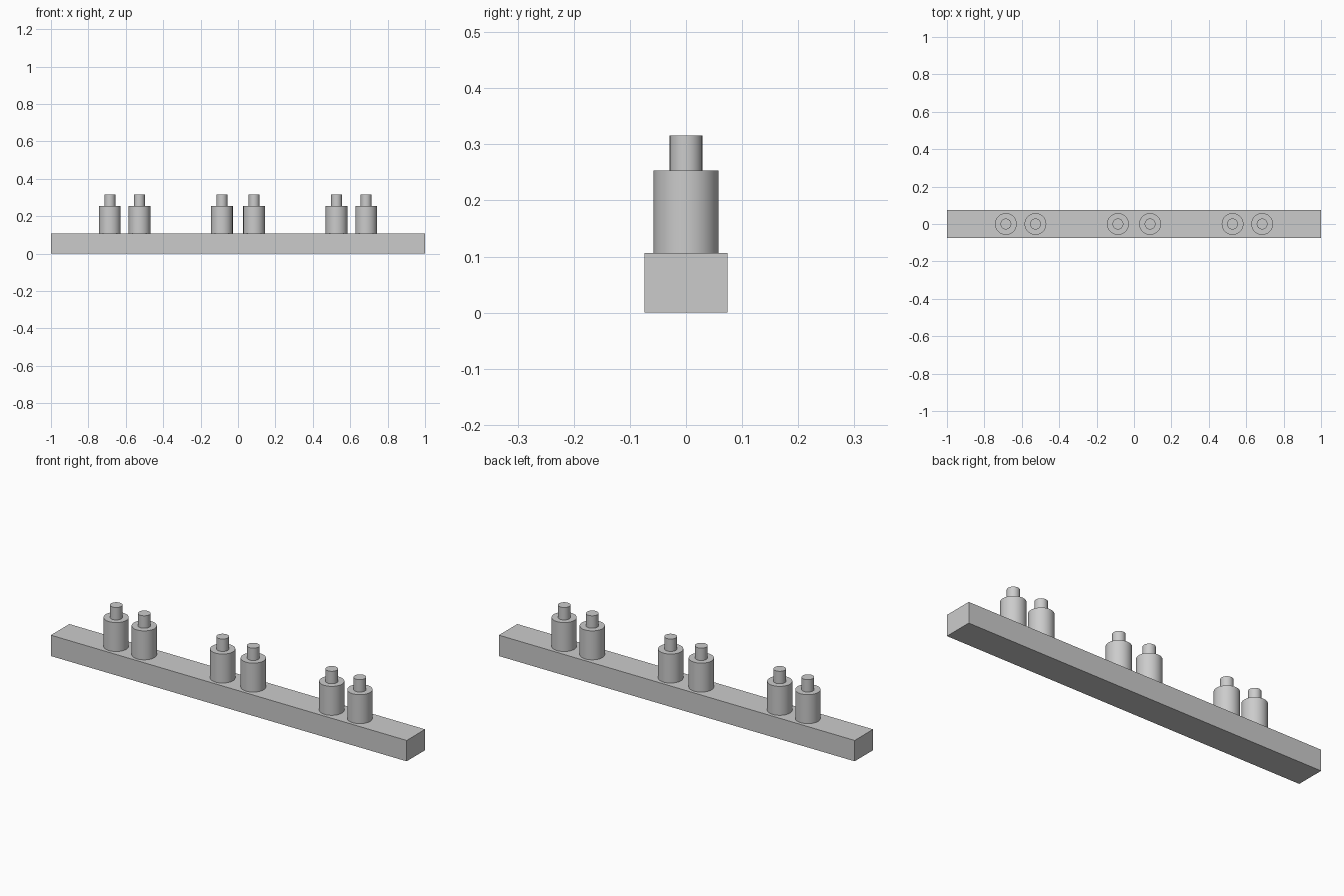
import bpy
import math

if "Cube" in bpy.data.objects:
    bpy.data.objects.remove(bpy.data.objects["Cube"], do_unlink=True)

# Single grey material
grey = bpy.data.materials.new("light_grey")
grey.use_nodes = True
colour = (0.6, 0.6, 0.6, 1.0)
grey.diffuse_color = colour
grey.node_tree.nodes["Principled BSDF"].inputs["Base Color"].default_value = colour

BAR_TOP, BODY_TOP, PIN_TOP = 0.106, 0.253, 0.316


def finish(name):
    obj = bpy.context.object
    obj.name = name
    obj.data.materials.append(grey)
    return obj


def cylinder(name, x, radius, bottom, top):
    bpy.ops.mesh.primitive_cylinder_add(
        vertices=64, radius=radius, depth=top - bottom,
        location=(x, 0, (bottom + top) / 2))
    bpy.ops.object.shade_smooth_by_angle(angle=math.radians(30))
    return finish(name)


# Long base bar
bpy.ops.mesh.primitive_cube_add(size=1, location=(0, 0, BAR_TOP / 2))
bar = finish("base_bar")
bar.scale = (2.0, 0.148, BAR_TOP)
bpy.ops.object.transform_apply(location=False, rotation=False, scale=True)

# Three pairs of stepped posts, mirrored about the middle
for side, sign in (("left", 1), ("right", -1)):
    for place, x in (("inner", 0.086), ("middle", 0.527), ("outer", 0.685)):
        cylinder(f"{side}_{place}_post_body", sign * x, 0.058, BAR_TOP, BODY_TOP)
        cylinder(f"{side}_{place}_post_pin", sign * x, 0.029, BODY_TOP, PIN_TOP)
